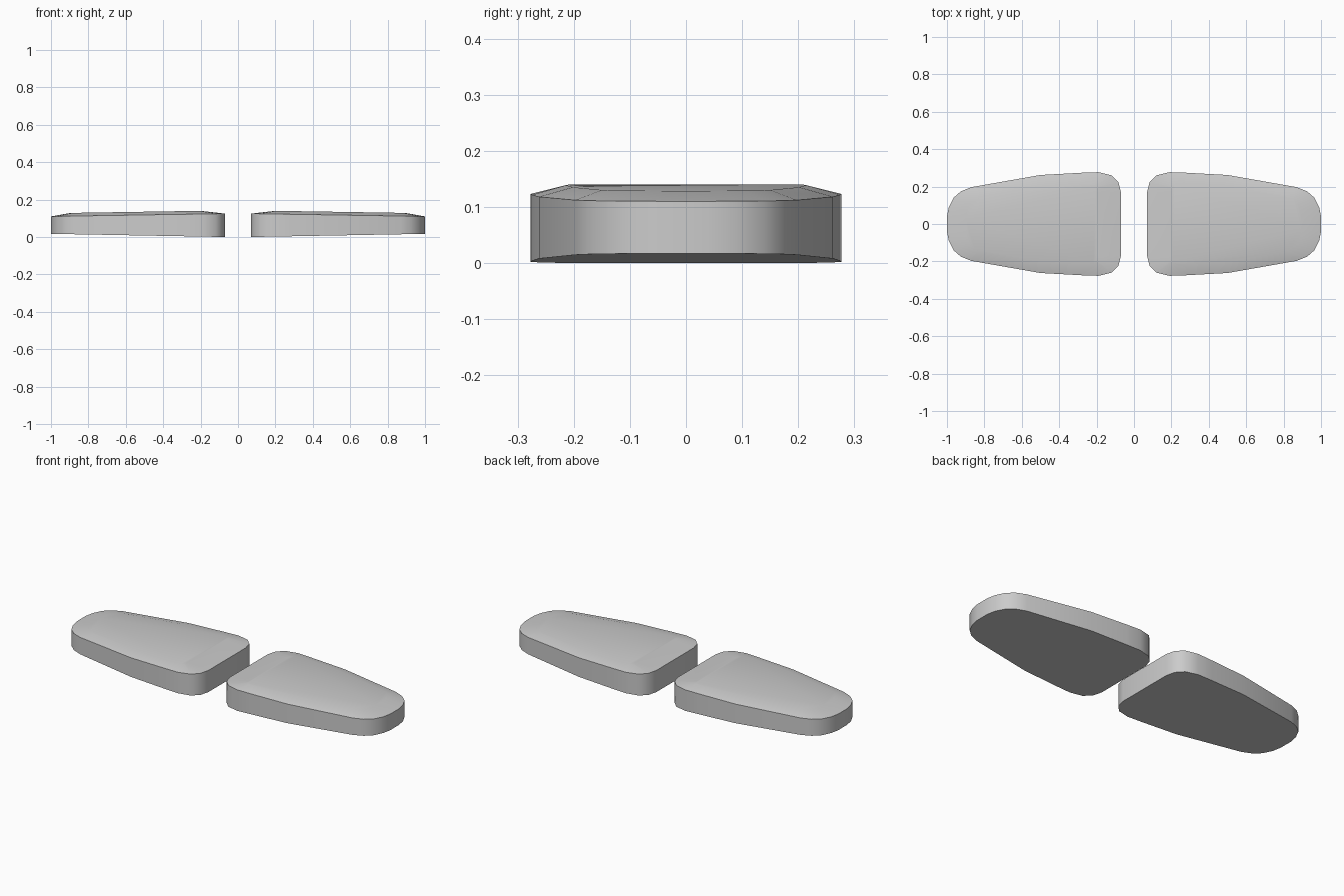
import bpy, bmesh

if "Cube" in bpy.data.objects:
    bpy.data.objects.remove(bpy.data.objects["Cube"])

# Half outlines (y > 0) of one pad, inner end to tip: wall edge and raised top edge
OUTER = [(0.07, 0.17), (0.083, 0.222), (0.12, 0.26), (0.19, 0.277), (0.28, 0.274),
         (0.50, 0.262), (0.87, 0.197), (0.925, 0.175), (0.965, 0.14), (0.99, 0.09), (1.0, 0.04)]
INNER = [(0.20, 0.17), (0.20, 0.19), (0.203, 0.203), (0.217, 0.21), (0.28, 0.214),
         (0.50, 0.202), (0.81, 0.15), (0.85, 0.135), (0.88, 0.105), (0.892, 0.07), (0.895, 0.03)]


def ring(bm, half, z_inner, z_tip):
    """Closed ring from a half outline, with height sloping along x."""
    pts = half + [(x, -y) for x, y in reversed(half)]
    return [bm.verts.new((x, y, z_inner + (z_tip - z_inner) * (x - 0.07) / 0.93))
            for x, y in pts]


def make_pad(name):
    bm = bmesh.new()
    rings = [ring(bm, OUTER, 0.0, 0.017),
             ring(bm, OUTER, 0.125, 0.11),
             ring(bm, INNER, 0.142, 0.127)]
    n = len(rings[0])
    # Side wall and sloped rim
    for a, b in zip(rings, rings[1:]):
        for i in range(n):
            j = (i + 1) % n
            bm.faces.new((a[i], a[j], b[j], b[i]))
    # Flat underside and top
    bm.faces.new(rings[0])
    bm.faces.new(rings[-1])
    bmesh.ops.recalc_face_normals(bm, faces=bm.faces)
    mesh = bpy.data.meshes.new(name)
    bm.to_mesh(mesh)
    bm.free()
    obj = bpy.data.objects.new(name, mesh)
    bpy.context.collection.objects.link(obj)
    return obj


# Pair of pads, mirrored across x = 0
pads = make_pad("tapered_pads")
bpy.context.view_layer.objects.active = pads
pads.select_set(True)
bpy.ops.object.shade_smooth_by_angle(angle=0.6)
mirror = pads.modifiers.new("Mirror", 'MIRROR')
mirror.use_axis[0] = True
mirror.use_mirror_merge = False
